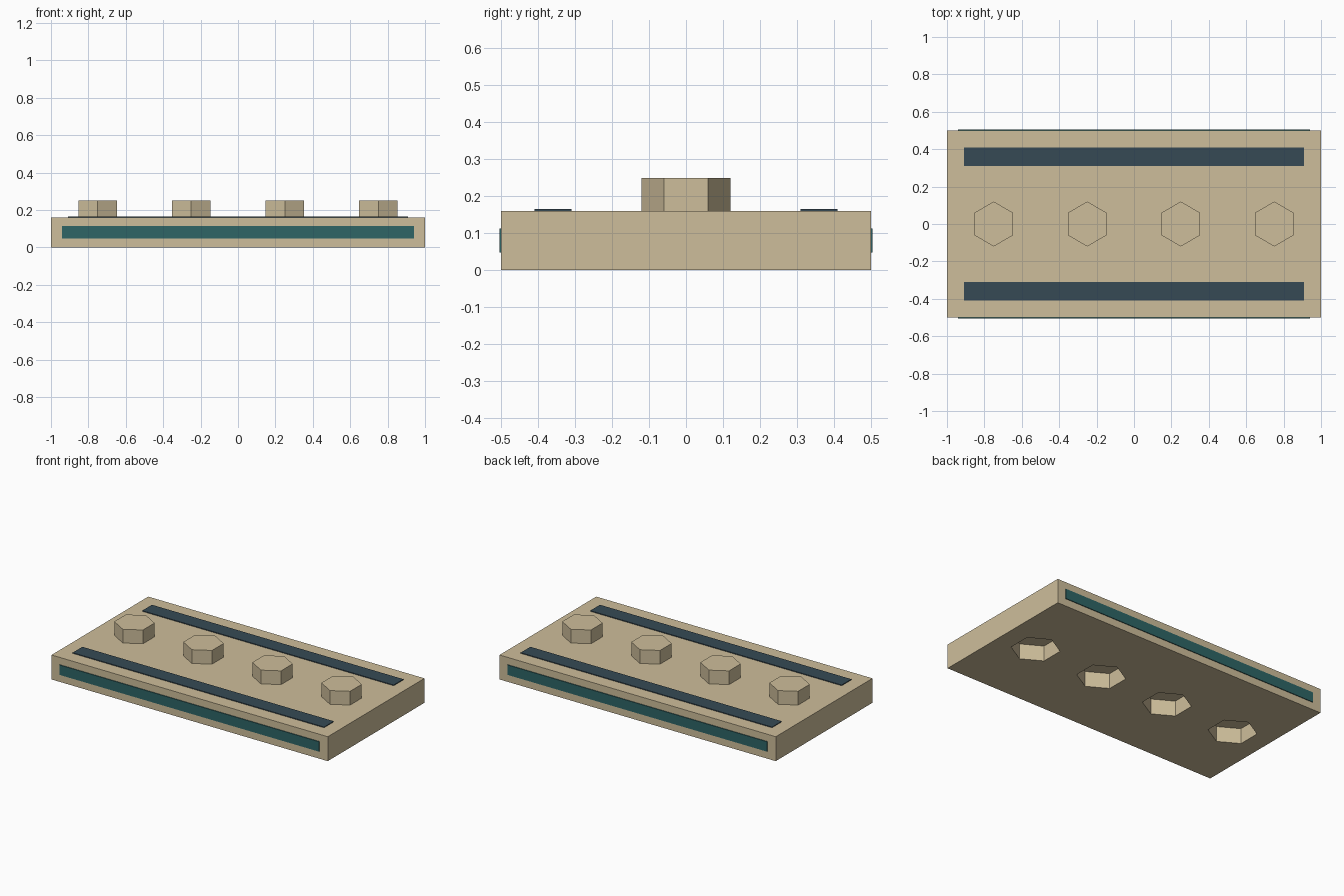
import bpy, bmesh, math

if "Cube" in bpy.data.objects:
    bpy.data.objects.remove(bpy.data.objects["Cube"])

def srgb(r, g, b):
    f = lambda c: c / 12.92 if c <= 0.04045 else ((c + 0.055) / 1.055) ** 2.4
    return (f(r / 255), f(g / 255), f(b / 255), 1)

def material(name, rgb):
    m = bpy.data.materials.new(name)
    m.diffuse_color = srgb(*rgb)
    m.use_nodes = True
    m.node_tree.nodes["Principled BSDF"].inputs["Base Color"].default_value = m.diffuse_color
    return m

TAN = material("tan", (206, 190, 155))
TEAL = material("dark_teal", (46, 101, 102))
NAVY = material("slate_blue", (54, 74, 85))

def prism(name, outline, z0, z1, mat):
    """Extrude a flat outline from z0 up to z1."""
    bm = bmesh.new()
    base = bm.faces.new([bm.verts.new((x, y, z0)) for x, y in outline])
    top = bmesh.ops.extrude_face_region(bm, geom=[base], use_keep_orig=True)
    verts = [g for g in top["geom"] if isinstance(g, bmesh.types.BMVert)]
    bmesh.ops.translate(bm, verts=verts, vec=(0, 0, z1 - z0))
    bmesh.ops.recalc_face_normals(bm, faces=bm.faces)
    me = bpy.data.meshes.new(name)
    bm.to_mesh(me)
    bm.free()
    me.materials.append(mat)
    ob = bpy.data.objects.new(name, me)
    bpy.context.collection.objects.link(ob)
    return ob

def rect(x0, x1, y0, y1):
    return [(x0, y0), (x1, y0), (x1, y1), (x0, y1)]

def hexagon(cx, r):
    # corners point along +y and -y
    return [(cx + r * math.sin(i * math.pi / 3), r * math.cos(i * math.pi / 3))
            for i in range(6)]

# base plate
plate = prism("base_plate", rect(-1, 1, -0.5, 0.5), 0, 0.16, TAN)

# hexagonal studs on top, matching sockets cut in the underside
for i in range(4):
    x = -0.75 + 0.5 * i
    prism(f"stud_{i + 1}", hexagon(x, 0.12), 0.16, 0.25, TAN)
    cutter = prism(f"socket_cutter_{i + 1}", hexagon(x, 0.145), -0.1, 0.10, TAN)
    cutter.hide_render = True
    mod = plate.modifiers.new("socket", "BOOLEAN")
    mod.operation = "DIFFERENCE"
    mod.solver = "EXACT"
    mod.object = cutter
    bpy.context.view_layer.objects.active = plate
    bpy.ops.object.modifier_apply(modifier=mod.name)
    bpy.data.objects.remove(cutter)

# thin stripes on the top and on the long sides
for s, side in ((-1, "front"), (1, "back")):
    prism(f"{side}_top_stripe", rect(-0.91, 0.91, s * 0.36 - 0.05, s * 0.36 + 0.05),
          0.16, 0.165, NAVY)
    prism(f"{side}_side_stripe", rect(-0.94, 0.94, s * 0.5025 - 0.0025, s * 0.5025 + 0.0025),
          0.048, 0.113, TEAL)
